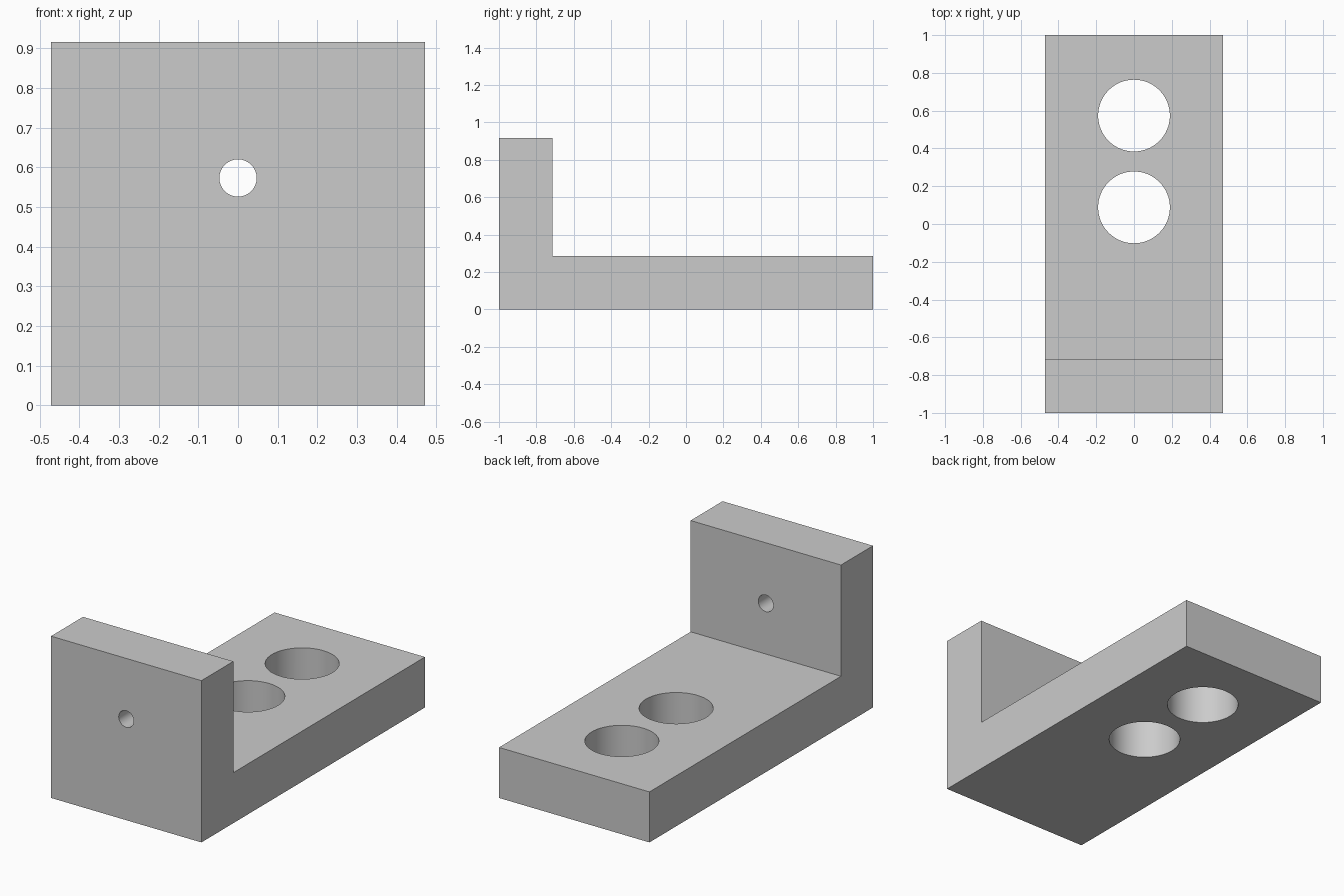
import bpy
import bmesh
import math

cube = bpy.data.objects.get("Cube")
if cube:
    bpy.data.objects.remove(cube, do_unlink=True)

WIDTH, HEIGHT, THICK = 0.942, 0.916, 0.286

# Plain grey material
grey = bpy.data.materials.new("light_grey")
grey.use_nodes = True
colour = (0.6, 0.6, 0.6, 1)
grey.diffuse_color = colour
grey.node_tree.nodes["Principled BSDF"].inputs["Base Color"].default_value = colour

# L-shaped side profile (y, z), extruded across the width
profile = [(-1, 0), (1, 0), (1, THICK), (THICK - 1, THICK),
           (THICK - 1, HEIGHT), (-1, HEIGHT)]
bm = bmesh.new()
side = bm.faces.new([bm.verts.new((-WIDTH / 2, y, z)) for y, z in profile])
swept = bmesh.ops.extrude_face_region(bm, geom=[side])["geom"]
bmesh.ops.translate(bm, vec=(WIDTH, 0, 0),
                    verts=[v for v in swept if isinstance(v, bmesh.types.BMVert)])
bmesh.ops.recalc_face_normals(bm, faces=bm.faces)
mesh = bpy.data.meshes.new("angle_bracket")
bm.to_mesh(mesh)
bm.free()
mesh.materials.append(grey)
bracket = bpy.data.objects.new("angle_bracket", mesh)
bpy.context.collection.objects.link(bracket)


def drill(name, radius, location, rotation=(0, 0, 0)):
    """Cut a round through-hole in the bracket."""
    bpy.ops.mesh.primitive_cylinder_add(vertices=64, radius=radius, depth=0.6,
                                        location=location, rotation=rotation)
    cutter = bpy.context.object
    cutter.name = name
    cutter.hide_render = True
    cutter.data.materials.append(grey)
    cut = bracket.modifiers.new(name, 'BOOLEAN')
    cut.operation = 'DIFFERENCE'
    cut.solver = 'EXACT'
    cut.object = cutter
    bpy.context.view_layer.objects.active = bracket
    bpy.ops.object.modifier_apply(modifier=name)
    bpy.data.objects.remove(cutter, do_unlink=True)


# Two large holes in the base, one small hole in the upright
drill("base_hole_rear", 0.19, (0, 0.574, THICK / 2))
drill("base_hole_middle", 0.19, (0, 0.088, THICK / 2))
drill("upright_hole", 0.047, (0, THICK / 2 - 1, 0.573), (math.pi / 2, 0, 0))

# Smooth hole walls, crisp edges
bpy.ops.object.select_all(action='DESELECT')
bracket.select_set(True)
bpy.context.view_layer.objects.active = bracket
bpy.ops.object.shade_smooth_by_angle(angle=math.radians(30))
